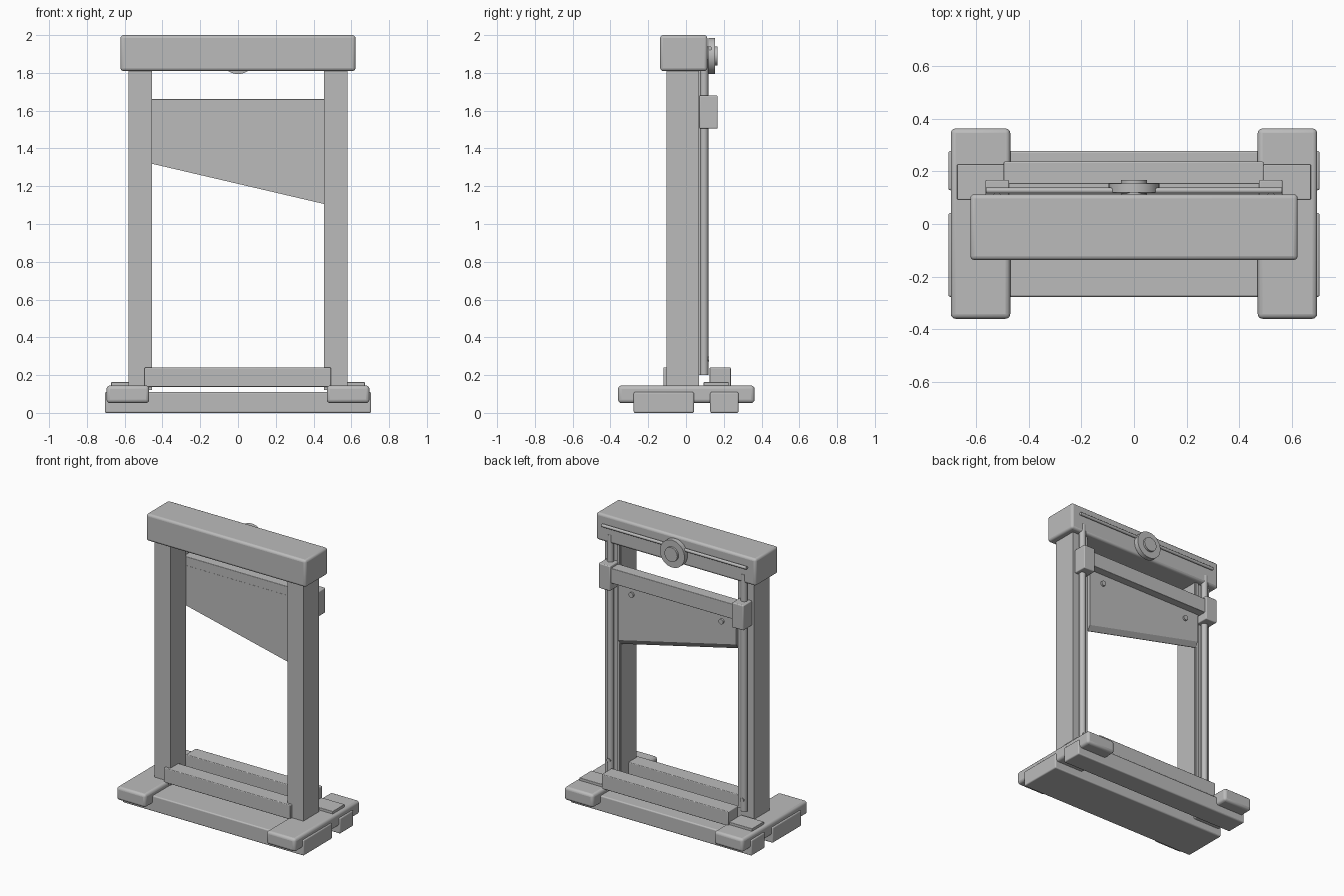
import bpy, bmesh, math

if "Cube" in bpy.data.objects:
    bpy.data.objects.remove(bpy.data.objects["Cube"])

wood = bpy.data.materials.new("plain grey")
wood.diffuse_color = (0.5, 0.5, 0.5, 1)
wood.use_nodes = True
wood.node_tree.nodes["Principled BSDF"].inputs["Base Color"].default_value = wood.diffuse_color


def finish(name, bm, bevel=0.0, smooth=True):
    bmesh.ops.recalc_face_normals(bm, faces=bm.faces[:])
    me = bpy.data.meshes.new(name)
    bm.to_mesh(me)
    bm.free()
    me.materials.append(wood)
    ob = bpy.data.objects.new(name, me)
    bpy.context.collection.objects.link(ob)
    bpy.ops.object.select_all(action='DESELECT')
    ob.select_set(True)
    bpy.context.view_layer.objects.active = ob
    if bevel:
        m = ob.modifiers.new("bevel", 'BEVEL')
        m.width = bevel
        m.segments = 3
    if smooth:
        bpy.ops.object.shade_smooth_by_angle(angle=math.radians(35))
    return ob


def box(name, x, y, z, bevel=0.0):
    bm = bmesh.new()
    bmesh.ops.create_cube(bm, size=1)
    for v in bm.verts:
        v.co = [r[0] + (c + 0.5) * (r[1] - r[0]) for c, r in zip(v.co, (x, y, z))]
    return finish(name, bm, bevel)


def rod(name, centre, radius, length, axis='Z', sides=24, bevel=0.0):
    bm = bmesh.new()
    bmesh.ops.create_cone(bm, cap_ends=True, segments=sides, radius1=radius,
                          radius2=radius, depth=length)
    ob = finish(name, bm, 0)
    ob.location = centre
    ob.rotation_euler = {'X': (0, math.pi / 2, 0), 'Y': (math.pi / 2, 0, 0),
                         'Z': (0, 0, 0)}[axis]
    return ob


# base planks and low cross bars
box("front_base_plank", (-0.705, 0.705), (-0.277, 0.042), (0, 0.11), 0.008)
box("back_base_plank", (-0.705, 0.705), (0.128, 0.278), (0, 0.11), 0.008)
box("front_cross_bar", (-0.495, 0.492), (-0.12, -0.01), (0.138, 0.24), 0.005)
box("back_cross_bar", (-0.495, 0.492), (0.125, 0.237), (0.138, 0.24), 0.005)

# top beam
box("top_beam", (-0.622, 0.622), (-0.137, 0.113), (1.81, 2.0), 0.016)

# paired side parts
for s, side in ((-1, "left"), (1, "right")):
    def sx(a, b):
        return tuple(sorted((s * a, s * b)))
    box(side + "_foot", sx(0.47, 0.696), (-0.36, 0.363), (0.052, 0.145), 0.018)
    box(side + "_post", sx(0.455, 0.58), (-0.102, 0.07), (0.12, 1.83))
    box(side + "_pad", sx(0.492, 0.672), (0.093, 0.226), (0.14, 0.163), 0.003)
    box(side + "_slider_block", sx(0.474, 0.564), (0.07, 0.168), (1.505, 1.68), 0.006)
    box(side + "_guide_strip", sx(0.462, 0.482), (0.068, 0.08), (0.2, 1.81))
    rod(side + "_guide_rod", (s * 0.52, 0.096, 1.035), 0.022, 1.67)
    rod(side + "_rod_pin", (s * 0.52, 0.105, 0.285), 0.014, 0.035, 'Y', 12)
    rod(side + "_blade_bolt", (s * 0.35, 0.1, 1.49), 0.018, 0.026, 'Y', 16)

# blade carriage bar
box("blade_carrier", (-0.48, 0.48), (0.074, 0.155), (1.557, 1.662), 0.004)

# slanted blade with ground rear edge
bm = bmesh.new()
rings = []
for x, low in ((-0.46, 1.32), (0.46, 1.105)):
    prof = ((0.073, 1.6), (0.073, low), (0.077, low), (0.1, low + 0.035), (0.1, 1.6))
    rings.append([bm.verts.new((x, y, z)) for y, z in prof])
for i in range(5):
    j = (i + 1) % 5
    bm.faces.new((rings[0][i], rings[0][j], rings[1][j], rings[1][i]))
for r in rings:
    bm.faces.new(r)
finish("blade", bm, 0, False)

# pulley wheel and rope on the back of the beam
rod("rope", (0, 0.127, 1.93), 0.011, 1.125, 'X', 12)
rod("pulley_wheel", (0, 0.137, 1.89), 0.096, 0.034, 'Y', 40)
rod("pulley_hub", (0, 0.14, 1.89), 0.05, 0.056, 'Y', 32)
